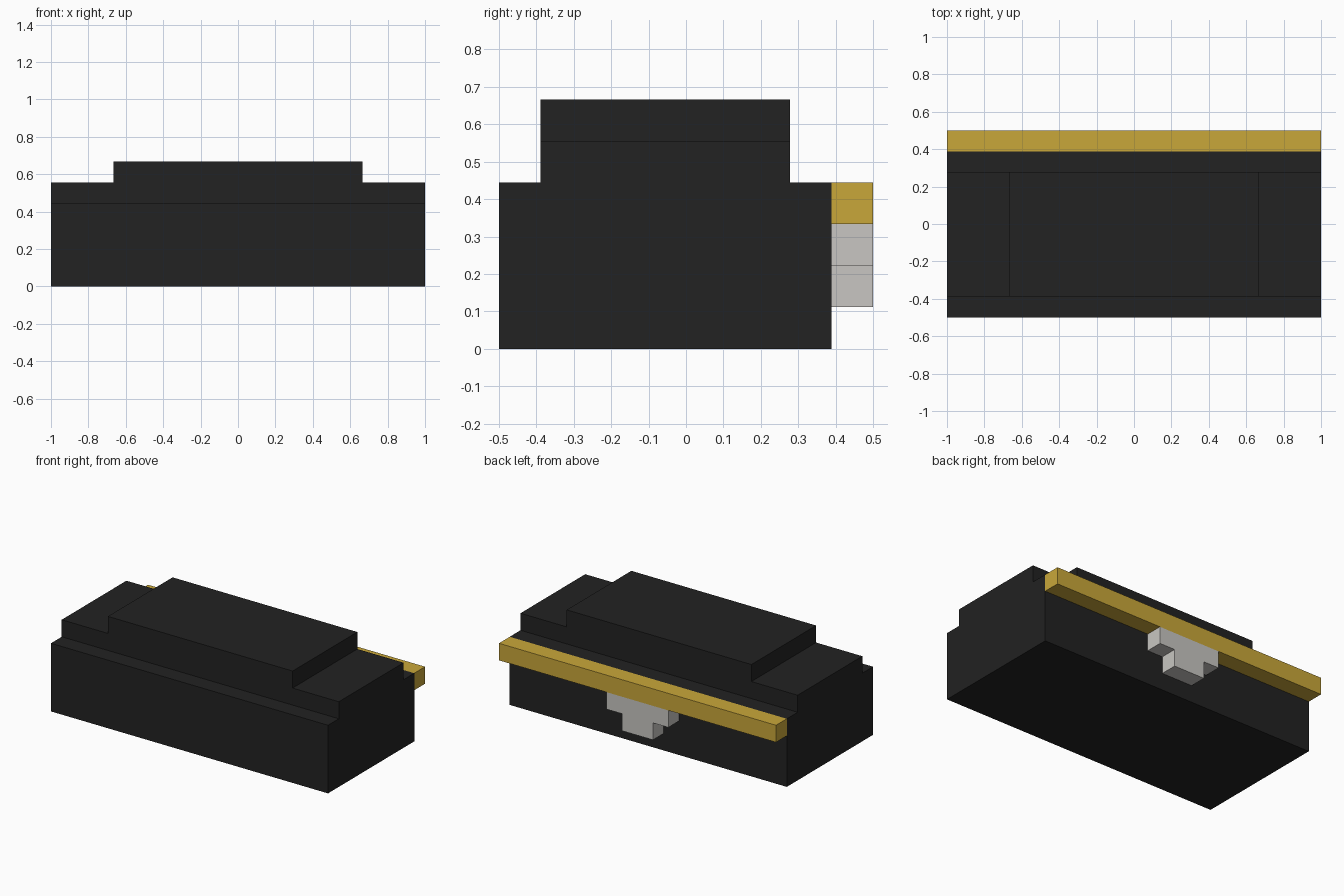
import bpy

if "Cube" in bpy.data.objects:
    bpy.data.objects.remove(bpy.data.objects["Cube"], do_unlink=True)

U = 1 / 9  # grid step of the design


def make_material(name, color):
    mat = bpy.data.materials.new(name)
    mat.use_nodes = True
    mat.diffuse_color = (*color, 1)
    mat.node_tree.nodes["Principled BSDF"].inputs["Base Color"].default_value = (*color, 1)
    return mat


def box(name, mat, half_width, y, z):
    """Block centred on x, spanning the y and z ranges given in grid steps."""
    center = (0, (y[0] + y[1]) / 2 * U, (z[0] + z[1]) / 2 * U)
    bpy.ops.mesh.primitive_cube_add(size=1, location=center)
    obj = bpy.context.object
    obj.name = name
    obj.scale = (2 * half_width * U, (y[1] - y[0]) * U, (z[1] - z[0]) * U)
    bpy.ops.object.transform_apply(location=False, rotation=False, scale=True)
    obj.data.materials.append(mat)
    return obj


black = make_material("black", (0.016, 0.016, 0.016))
gold = make_material("gold", (0.584, 0.386, 0.042))
silver = make_material("silver", (0.578, 0.565, 0.540))

# Stepped body
box("body", black, 9, (-4.5, 3.5), (0, 4))
box("lid_step", black, 9, (-3.5, 2.5), (4, 5))
box("lid_top", black, 6, (-3.5, 2.5), (5, 6))

# Trim bar and clasp on the back
box("trim_bar", gold, 9, (3.5, 4.5), (3, 4))
box("clasp_plate", silver, 2, (3.5, 4.5), (2, 3))
box("clasp_tongue", silver, 1, (3.5, 4.5), (1, 2))
